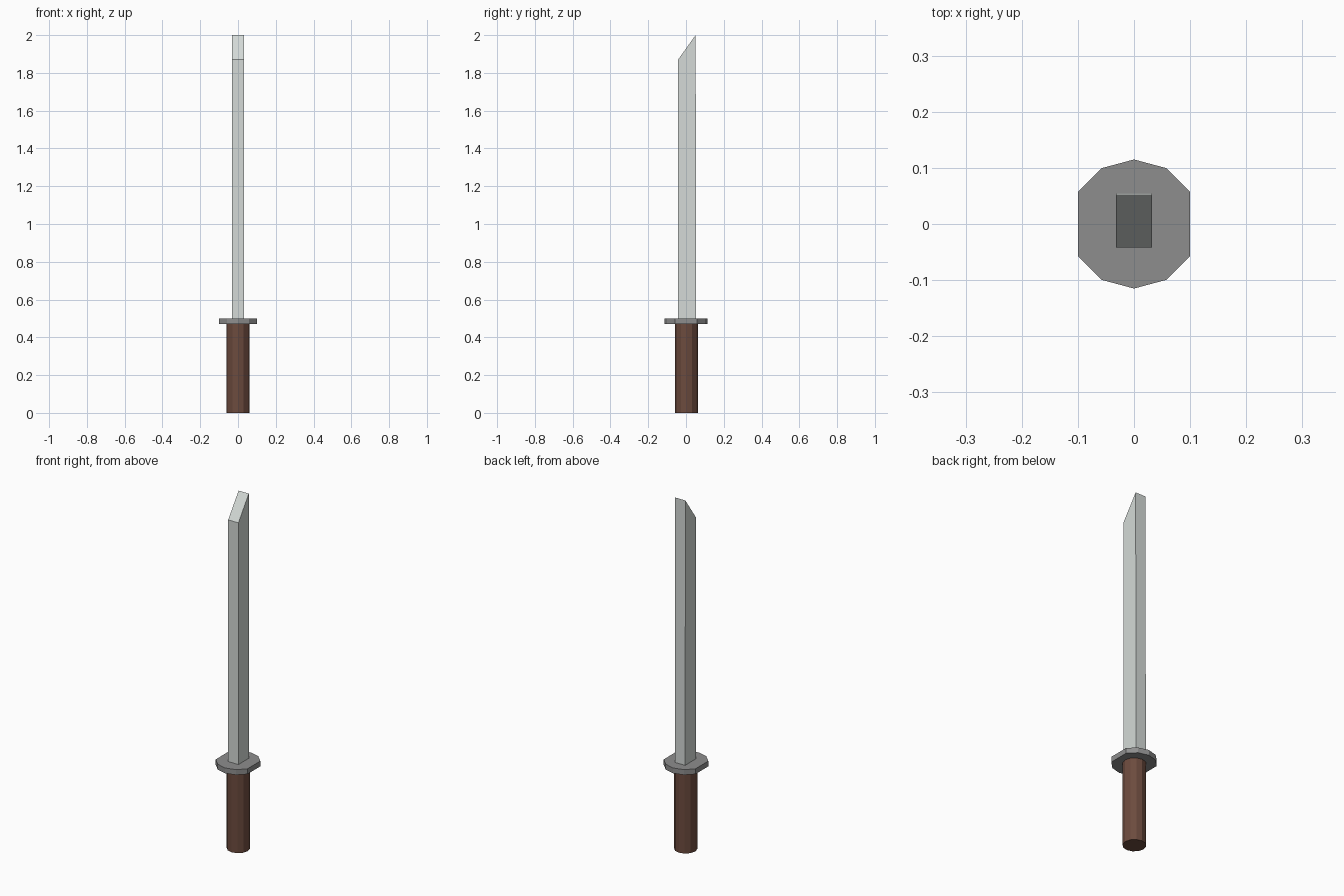
import bpy, bmesh
from math import sin, cos, tau

cube = bpy.data.objects.get("Cube")
if cube:
    bpy.data.objects.remove(cube, do_unlink=True)


def material(name, rgb):
    mat = bpy.data.materials.new(name)
    mat.use_nodes = True
    mat.diffuse_color = (*rgb, 1)
    bsdf = next(n for n in mat.node_tree.nodes if n.type == 'BSDF_PRINCIPLED')
    bsdf.inputs["Base Color"].default_value = (*rgb, 1)
    return mat


def prism(name, bottom, top, mat):
    """Closed solid between two matching rings of points."""
    bm = bmesh.new()
    low = [bm.verts.new(p) for p in bottom]
    high = [bm.verts.new(p) for p in top]
    bm.faces.new(low[::-1])
    bm.faces.new(high)
    n = len(low)
    for i in range(n):
        j = (i + 1) % n
        bm.faces.new((low[i], low[j], high[j], high[i]))
    bmesh.ops.recalc_face_normals(bm, faces=bm.faces)
    mesh = bpy.data.meshes.new(name)
    bm.to_mesh(mesh)
    bm.free()
    mesh.materials.append(mat)
    obj = bpy.data.objects.new(name, mesh)
    bpy.context.collection.objects.link(obj)
    return obj


def ring(radius, y, z, skip=()):
    return [(radius * cos(tau * i / 12), y + radius * sin(tau * i / 12), z)
            for i in range(12) if i not in skip]


steel = material("steel", (0.66, 0.70, 0.68))
iron = material("iron", (0.27, 0.27, 0.27))
wood = material("wood", (0.15, 0.07, 0.048))

# Twelve-sided grip
prism("grip", ring(0.06, 0.003, 0), ring(0.06, 0.003, 0.475), wood)

# Guard with its two side points cut flat
side_points = (0, 6)
prism("guard", ring(0.115, 0, 0.47, side_points),
      ring(0.115, 0, 0.5, side_points), iron)

# Straight blade with a slanted tip
w, front, back = 0.032, -0.042, 0.051
prism("blade",
      [(-w, front, 0.49), (w, front, 0.49), (w, back + 0.003, 0.49), (-w, back + 0.003, 0.49)],
      [(-w, front, 1.87), (w, front, 1.87), (w, back, 2), (-w, back, 2)], steel)
